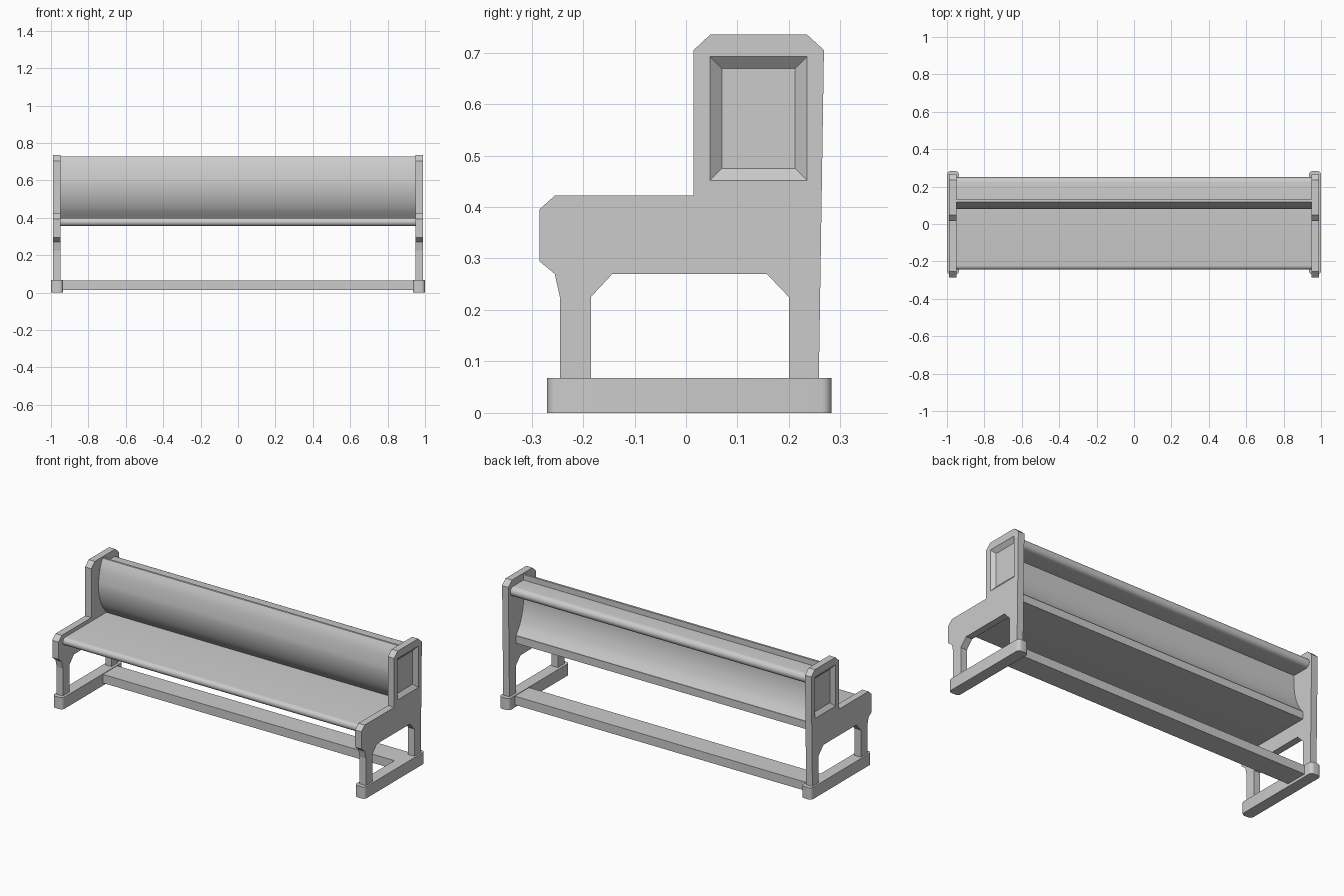
import bpy, bmesh, math

cube = bpy.data.objects.get("Cube")
if cube:
    bpy.data.objects.remove(cube, do_unlink=True)

GREY = (0.6, 0.6, 0.6, 1.0)
mat = bpy.data.materials.new("plain grey")
mat.use_nodes = True
mat.diffuse_color = GREY
mat.node_tree.nodes["Principled BSDF"].inputs["Base Color"].default_value = GREY


def add_object(name, bm):
    bmesh.ops.recalc_face_normals(bm, faces=bm.faces)
    mesh = bpy.data.meshes.new(name)
    bm.to_mesh(mesh)
    bm.free()
    mesh.materials.append(mat)
    obj = bpy.data.objects.new(name, mesh)
    bpy.context.collection.objects.link(obj)
    return obj


def select_only(obj):
    bpy.ops.object.select_all(action='DESELECT')
    obj.select_set(True)
    bpy.context.view_layer.objects.active = obj


def smooth(obj, degrees=30):
    select_only(obj)
    bpy.ops.object.shade_smooth_by_angle(angle=math.radians(degrees))


def mirror_x(obj):
    mod = obj.modifiers.new("other_end", 'MIRROR')
    mod.use_axis = (True, False, False)


def extrude_profile(name, profile, x0, x1):
    """Side profile of (y, z) points pulled along x."""
    bm = bmesh.new()
    face = bm.faces.new([bm.verts.new((x0, y, z)) for y, z in profile])
    result = bmesh.ops.extrude_face_region(bm, geom=[face])
    moved = [v for v in result["geom"] if isinstance(v, bmesh.types.BMVert)]
    bmesh.ops.translate(bm, verts=moved, vec=(x1 - x0, 0, 0))
    return add_object(name, bm)


def half_round(y, z, radius, side, steps=10):
    """Arc from top to bottom, bulging towards side (-1 front, +1 back)."""
    angles = [math.pi * i / steps for i in range(steps + 1)]
    return [(y + side * radius * math.sin(a), z + radius * math.cos(a)) for a in angles]


def spline(points, steps=5):
    """Smooth curve through the given points."""
    pts = [points[0]] + points + [points[-1]]
    out = []
    for a, b, c, d in zip(pts, pts[1:], pts[2:], pts[3:]):
        for i in range(steps):
            t = i / steps
            out.append(tuple(
                0.5 * (2 * q + (r - p) * t + (2 * p - 5 * q + 4 * r - s) * t ** 2
                       + (3 * q - p - 3 * r + s) * t ** 3)
                for p, q, r, s in zip(a, b, c, d)))
    return out + [points[-1]]


# End panels: stepped outline with chamfered corners and two legs
outline = [(-0.285, 0.395), (-0.255, 0.422), (0.015, 0.422), (0.015, 0.705),
           (0.047, 0.735), (0.235, 0.735), (0.268, 0.705), (0.258, 0.06),
           (0.20, 0.06), (0.20, 0.225), (0.157, 0.27), (-0.143, 0.27),
           (-0.185, 0.225), (-0.185, 0.06), (-0.245, 0.06), (-0.245, 0.225),
           (-0.255, 0.27), (-0.285, 0.295)]
panel = extrude_profile("end_panels", outline, 0.95, 0.99)

# Sunken panel with sloping sides, cut into the outer face
bm = bmesh.new()
rings = []
for x, margin in ((0.97, 0.023), (0.99, 0.0), (1.01, 0.0)):
    y0, y1, z0, z1 = 0.047 + margin, 0.235 - margin, 0.452 + margin, 0.692 - margin
    rings.append([bm.verts.new((x, y, z)) for y, z in ((y0, z0), (y1, z0), (y1, z1), (y0, z1))])
bm.faces.new(rings[0])
bm.faces.new(rings[-1])
for low, high in zip(rings, rings[1:]):
    for i in range(4):
        j = (i + 1) % 4
        bm.faces.new((low[i], low[j], high[j], high[i]))
cutter = add_object("recess_cutter", bm)
cutter.hide_render = True
cut = panel.modifiers.new("recess", 'BOOLEAN')
cut.operation = 'DIFFERENCE'
cut.solver = 'EXACT'
cut.object = cutter
select_only(panel)
bpy.ops.object.modifier_apply(modifier=cut.name)
bpy.data.objects.remove(cutter, do_unlink=True)
mirror_x(panel)

# Feet: long blocks with rounded upright corners
bm = bmesh.new()
bmesh.ops.create_cube(bm, size=1)
bmesh.ops.scale(bm, verts=bm.verts, vec=(0.065, 0.553, 0.068))
bmesh.ops.translate(bm, verts=bm.verts, vec=(0.9675, 0.0065, 0.034))
upright = [e for e in bm.edges if abs(e.verts[0].co.z - e.verts[1].co.z) > 0.01]
bmesh.ops.bevel(bm, geom=upright, offset=0.02, segments=5, profile=0.5, affect='EDGES')
feet = add_object("feet", bm)
smooth(feet)
mirror_x(feet)

# Stretcher between the feet
extrude_profile("stretcher", [(0.10, 0.015), (0.23, 0.015), (0.23, 0.065), (0.10, 0.065)],
                -0.94, 0.94)

# Seat board with rounded front edge
seat = extrude_profile("seat", half_round(-0.222, 0.378, 0.022, -1)
                       + [(0.20, 0.356), (0.20, 0.40)], -0.952, 0.952)
smooth(seat)

# Backrest: bowed board, bulging forward in the middle
front = spline([(0.118, 0.727), (0.097, 0.68), (0.084, 0.62), (0.08, 0.57),
                (0.09, 0.51), (0.115, 0.45), (0.155, 0.398)])
rear = spline([(0.198, 0.398), (0.163, 0.45), (0.14, 0.51), (0.13, 0.57), (0.13, 0.64)])
backrest = extrude_profile("backrest", front + rear + [(0.13, 0.727)], -0.952, 0.952)
smooth(backrest)

# Shelf along the rear of the backrest, rounded outwards
shelf = extrude_profile("rear_shelf", [(0.12, 0.695)] + half_round(0.223, 0.668, 0.027, 1)
                        + [(0.12, 0.641)], -0.952, 0.952)
smooth(shelf)
